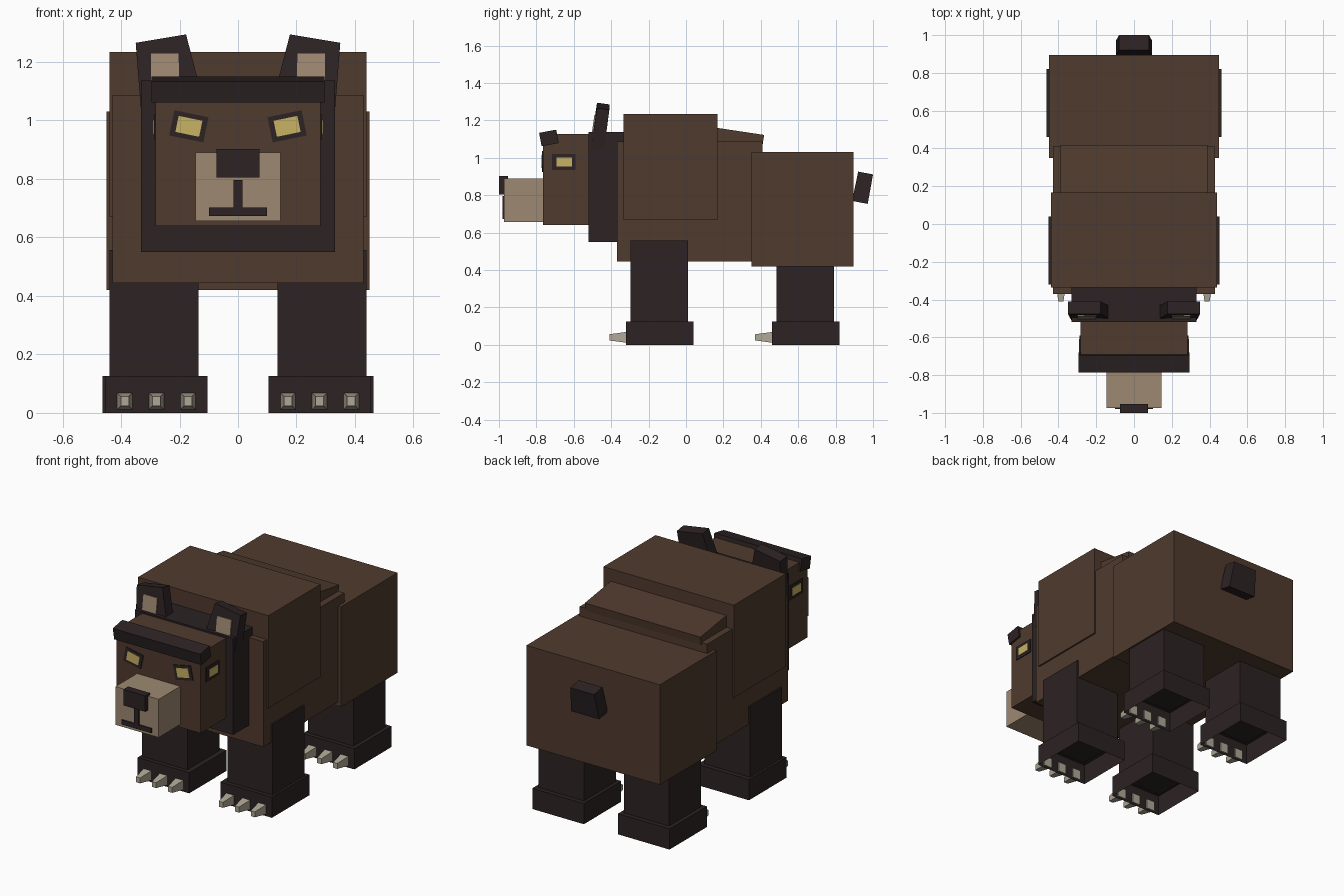
import bpy
import bmesh
from math import radians
from mathutils import Matrix, Euler

cube = bpy.data.objects.get("Cube")
if cube:
    bpy.data.objects.remove(cube, do_unlink=True)


def material(name, rgb):
    mat = bpy.data.materials.new(name)
    mat.use_nodes = True
    color = (*rgb, 1.0)
    mat.diffuse_color = color
    bsdf = mat.node_tree.nodes["Principled BSDF"]
    bsdf.inputs["Base Color"].default_value = color
    bsdf.inputs["Roughness"].default_value = 0.9
    return mat


BROWN = material("brown fur", (0.08, 0.043, 0.027))
DARK = material("dark fur", (0.025, 0.016, 0.017))
TAN = material("tan", (0.337, 0.246, 0.165))
YELLOW = material("eye yellow", (0.58, 0.445, 0.127))
CLAW = material("claw", (0.43, 0.39, 0.305))


def box(name, size, center, mat, rot=(0, 0, 0), top=(1, 1), open_bottom=False):
    """Box with an optional tapered top, rotated about its centre (degrees)."""
    bm = bmesh.new()
    bmesh.ops.create_cube(bm, size=1)
    if open_bottom:
        bm.normal_update()
        floor = [f for f in bm.faces if f.normal.z < -0.9]
        bmesh.ops.delete(bm, geom=floor, context='FACES_ONLY')
    for v in bm.verts:
        if v.co.z > 0:
            v.co.x *= top[0]
            v.co.y *= top[1]
    turn = Euler([radians(a) for a in rot]).to_matrix().to_4x4()
    bm.transform(turn @ Matrix.Diagonal((*size, 1)))
    mesh = bpy.data.meshes.new(name)
    bm.to_mesh(mesh)
    bm.free()
    mesh.materials.append(mat)
    obj = bpy.data.objects.new(name, mesh)
    obj.location = center
    bpy.context.collection.objects.link(obj)
    return obj


def span(name, x, y, z, mat, **kw):
    """Axis-aligned box given by its extents."""
    pairs = (x, y, z)
    return box(name, [b - a for a, b in pairs],
               [(a + b) / 2 for a, b in pairs], mat, **kw)


def wide(name, half, y, z, mat):
    """Box centred on x = 0."""
    return span(name, (-half, half), y, z, mat)


# Body
wide("hindquarters", 0.45, (0.35, 0.895), (0.42, 1.03), BROWN)
wide("torso", 0.43, (-0.37, 0.41), (0.445, 1.087), BROWN)
wide("shoulder_hump", 0.44, (-0.335, 0.168), (0.67, 1.235), BROWN)
box("sloping_back", (0.78, 0.4, 0.2), (0, 0.205, 1.053), BROWN, rot=(-8.5, 0, 0))
box("tail", (0.19, 0.085, 0.16), (0, 0.945, 0.84), DARK,
    rot=(-11, 0, 0), top=(0.84, 0.95))

# Head
wide("mane", 0.332, (-0.52, -0.33), (0.55, 1.137), DARK)
wide("head", 0.283, (-0.765, -0.5), (0.64, 1.127), BROWN)
box("brow", (0.59, 0.093, 0.073), (0, -0.733, 1.106), DARK, rot=(10.5, 0, 0))
wide("muzzle", 0.146, (-0.973, -0.75), (0.657, 0.89), TAN)
wide("nose", 0.074, (-1.0, -0.953), (0.805, 0.902), DARK)
wide("mouth_vertical", 0.016, (-0.98, -0.972), (0.702, 0.797), DARK)
wide("mouth_line", 0.1, (-0.98, -0.972), (0.674, 0.702), DARK)

for side, s in (("left", 1), ("right", -1)):
    # Ears, leaning out and back
    box(side + "_ear", (0.213, 0.07, 0.22), (s * 0.245, -0.458, 1.168), DARK,
        rot=(-8, s * 9.5, 0), top=(0.82, 0.95))
    box(side + "_inner_ear", (0.097, 0.008, 0.11), (s * 0.25, -0.4935, 1.175),
        TAN, rot=(-8, 0, 0))

    # Eyes on the face and on the sides of the head
    tilt = (0, -s * 11.6, 0)
    box(side + "_eye_patch", (0.119, 0.008, 0.088), (s * 0.168, -0.766, 0.98),
        DARK, rot=tilt)
    box(side + "_eye", (0.083, 0.008, 0.056), (s * 0.168, -0.769, 0.98),
        YELLOW, rot=tilt)
    box(side + "_side_eye_patch", (0.008, 0.126, 0.086),
        (s * 0.284, -0.653, 0.978), DARK)
    box(side + "_side_eye", (0.008, 0.083, 0.048),
        (s * 0.287, -0.65, 0.978), YELLOW)

    # Legs, hollow feet and claws
    for end, front, leg_top, out in (("front", -0.32, 0.557, 0.453),
                                     ("rear", 0.46, 0.45, 0.463)):
        name = side + "_" + end
        mid = s * (out - 0.174)
        box(name + "_leg", (0.305, 0.307, leg_top - 0.12),
            (s * 0.287, front + 0.178, (leg_top + 0.12) / 2), DARK)
        box(name + "_foot", (0.348, 0.36, 0.126), (mid, front + 0.18, 0.063),
            DARK, open_bottom=True)
        for i in (-1, 0, 1):
            box(f"{name}_claw_{i + 2}", (0.055, 0.06, 0.1),
                (mid + i * 0.108, front - 0.04, 0.04), CLAW,
                rot=(90, 0, 0), top=(0.5, 0.55))
